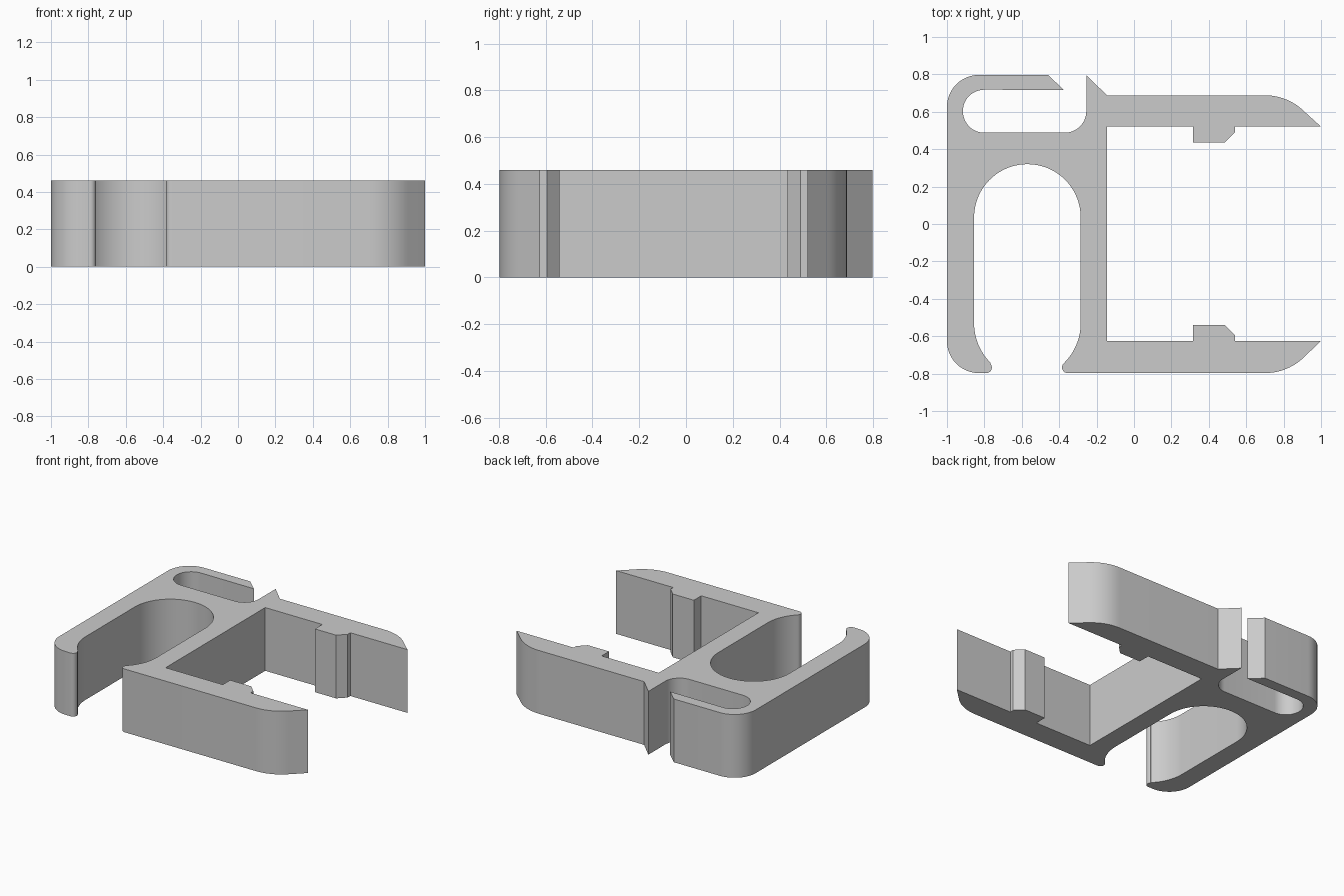
import bpy
import bmesh
from math import cos, sin, radians

if "Cube" in bpy.data.objects:
    bpy.data.objects.remove(bpy.data.objects["Cube"], do_unlink=True)

HEIGHT = 0.46
BOTTOM = -0.797


def arc(cx, cy, r, start, end, n=12):
    """Points along an arc, angles in degrees."""
    angles = (radians(start + (end - start) * i / n) for i in range(n + 1))
    return [(cx + r * cos(a), cy + r * sin(a)) for a in angles]


def jaw(edge, inward):
    """Inner edge of a jaw from tip to root, with its chamfered catch."""
    tip = edge + 0.085 * inward
    step = edge + 0.03 * inward
    return [(1, edge), (0.54, edge), (0.54, step), (0.485, tip),
            (0.315, tip), (0.315, edge), (-0.145, edge)]


# Clip outline, clockwise from the back left corner
outline = arc(-0.83, 0.627, 0.17, 180, 90)
# Cable slot with its angled entry
outline += [(-0.46, 0.797), (-0.375, 0.717)]
outline += arc(-0.8, 0.603, 0.115, 90, 270, 24)
outline += arc(-0.37, 0.603, 0.115, -90, 0)
outline += [(-0.255, 0.797), (-0.145, 0.688)]
# Back jaw, then front jaw
outline += arc(0.7, 0.388, 0.3, 90, 45)
outline += jaw(0.52, -1)
outline += reversed(jaw(-0.625, 1))
outline += arc(0.7, BOTTOM + 0.3, 0.3, -45, -90)
# Rounded lips and the arched channel between them
outline += arc(-0.355, BOTTOM + 0.03, 0.03, -90, -225)
outline += arc(-0.585, -0.53, 0.3, -45, 0)
outline += arc(-0.57, 0.035, 0.285, 0, 180, 36)
outline += arc(-0.555, -0.53, 0.3, 180, 225)
outline += arc(-0.79, BOTTOM + 0.03, 0.03, 45, -90)
outline += arc(-0.83, BOTTOM + 0.17, 0.17, -90, -180)

# Extrude the outline into the clip body
bm = bmesh.new()
base = bm.faces.new([bm.verts.new((x, y, 0)) for x, y in outline])
result = bmesh.ops.extrude_face_region(bm, geom=[base], use_keep_orig=True)
top = [v for v in result["geom"] if isinstance(v, bmesh.types.BMVert)]
bmesh.ops.translate(bm, verts=top, vec=(0, 0, HEIGHT))
bmesh.ops.remove_doubles(bm, verts=bm.verts, dist=0.0005)
bmesh.ops.recalc_face_normals(bm, faces=bm.faces)
bmesh.ops.triangulate(bm, faces=[f for f in bm.faces if len(f.verts) > 4])
mesh = bpy.data.meshes.new("clip_body")
bm.to_mesh(mesh)
bm.free()
clip = bpy.data.objects.new("clip_body", mesh)
bpy.context.collection.objects.link(clip)

# Plain grey plastic
grey = bpy.data.materials.new("light_grey")
grey.use_nodes = True
colour = (0.6, 0.6, 0.6, 1)
grey.diffuse_color = colour
grey.node_tree.nodes["Principled BSDF"].inputs["Base Color"].default_value = colour
mesh.materials.append(grey)

# Smooth curves with crisp edges
bpy.ops.object.select_all(action="DESELECT")
clip.select_set(True)
bpy.context.view_layer.objects.active = clip
bpy.ops.object.shade_smooth_by_angle(angle=radians(30))
